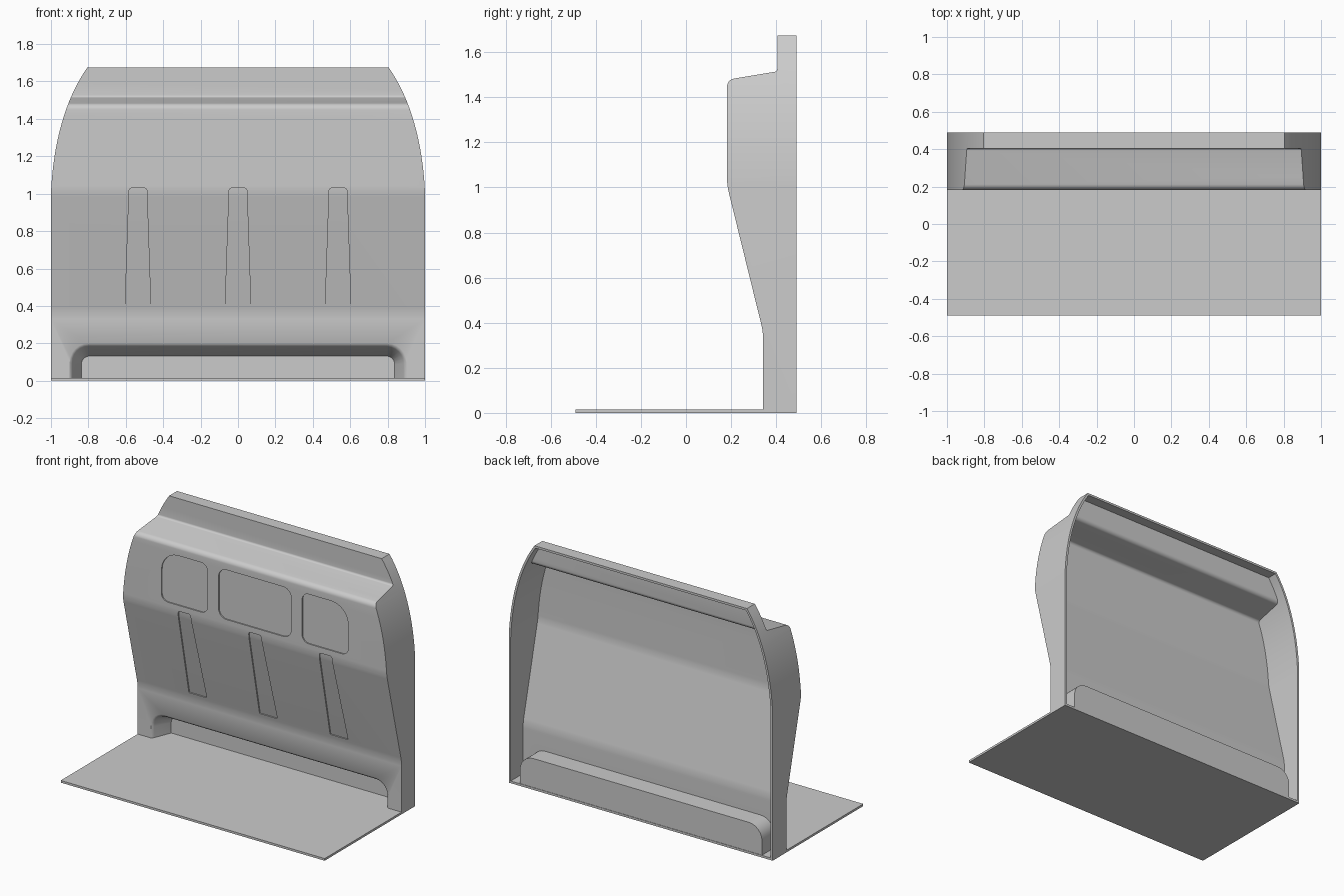
import bpy, bmesh, math
from mathutils import Vector
from mathutils.geometry import interpolate_bezier

if "Cube" in bpy.data.objects:
    bpy.data.objects.remove(bpy.data.objects["Cube"])

T = 0.015  # sheet thickness


def rounded(corners, n=7):
    """Closed 2D polygon from (a, b, cutback) corners; cutback 0 stays sharp."""
    out = []
    for i, (a, b, r) in enumerate(corners):
        p = Vector((a, b))
        if r == 0:
            out.append(p)
            continue
        u = (Vector(corners[i - 1][:2]) - p).normalized() * r
        v = (Vector(corners[(i + 1) % len(corners)][:2]) - p).normalized() * r
        out += interpolate_bezier(p + u, p + u * 0.45, p + v * 0.45, p + v, n)
    return out


def inset(pts, d):
    """Mitred inward offset of a counter-clockwise polygon."""
    out = []
    for i, p in enumerate(pts):
        e1 = (p - pts[i - 1]).normalized()
        e2 = (pts[(i + 1) % len(pts)] - p).normalized()
        n1, n2 = Vector((-e1.y, e1.x)), Vector((-e2.y, e2.x))
        out.append(p + (n1 + n2) * (d / (1 + n1.dot(n2))))
    return out


def loft(name, rings):
    bm = bmesh.new()
    vs = [[bm.verts.new(p) for p in ring] for ring in rings]
    bm.faces.new(vs[0])
    bm.faces.new(vs[-1])
    for a, b in zip(vs, vs[1:]):
        for i in range(len(a)):
            bm.faces.new((a[i - 1], a[i], b[i], b[i - 1]))
    bmesh.ops.recalc_face_normals(bm, faces=bm.faces)
    me = bpy.data.meshes.new(name)
    bm.to_mesh(me)
    bm.free()
    ob = bpy.data.objects.new(name, me)
    bpy.context.collection.objects.link(ob)
    return ob


def along_x(name, pts):
    return loft(name, [[(x, p[0], p[1]) for p in pts] for x in (-1.1, 1.1)])


def along_y(name, pts, y0, y1):
    return loft(name, [[(p[0], y, p[1]) for p in pts] for y in (y0, y1)])


def boolean(ob, other, op):
    mod = ob.modifiers.new("cut", "BOOLEAN")
    mod.operation, mod.solver, mod.object = op, "EXACT", other
    bpy.context.view_layer.objects.active = ob
    bpy.ops.object.modifier_apply(modifier=mod.name)
    bpy.data.objects.remove(other)


# Side profile (y, z) and front outline (x, z), both counter-clockwise
profile = rounded([(0.49, 0.014, 0), (0.49, 1.8, 0), (0.405, 1.8, 0),
                   (0.405, 1.515, 0.012), (0.182, 1.478, 0.03),
                   (0.182, 1.01, 0.03), (0.342, 0.36, 0.03),
                   (0.342, 0.014, 0)])
arc = interpolate_bezier(Vector((1, 1.0)), Vector((0.99, 1.25)),
                         Vector((0.93, 1.5)), Vector((0.805, 1.675)), 20)
outline = ([Vector((-1, -0.1)), Vector((1, -0.1))] + arc
           + [Vector((-p.x, p.y)) for p in reversed(arc)])


def inner_profile(d):
    """Profile inset by d, run out past the open back and bottom."""
    return [Vector((0.6 if p.x > 0.45 else p.x, -0.1 if p.y < 0.1 else p.y))
            for p in inset(profile, d)]


def body(name, prof, outl):
    ob = along_x(name, prof)
    boolean(ob, along_y("outline", outl, 0, 0.8), "INTERSECT")
    return ob


# Hollow partition, open at the back
partition = body("partition_panel", profile, outline)
inner_outline = [Vector((p.x, -0.2 if p.y < 0 else p.y))
                 for p in inset(outline, T)]
boolean(partition, body("cavity", inner_profile(T), inner_outline), "DIFFERENCE")


# Foot recess: block behind the panel with a tapered opening
def arch(w, h, r, z0):
    return rounded([(-w, z0, 0), (w, z0, 0), (w, h, r), (-w, h, r)])


boolean(partition, along_y("recess_block", arch(0.917, 0.213, 0.1, 0.012),
                           0.346, 0.487), "UNION")
steps = [(0.33, 0.908, 0.206, 0.1), (0.342, 0.9, 0.2, 0.1),
         (0.348, 0.891, 0.19, 0.095), (0.358, 0.885, 0.182, 0.09),
         (0.474, 0.838, 0.132, 0.045)]
boolean(partition, loft("recess_cutter",
                        [[(p.x, y, p.y) for p in arch(w, h, r, -0.05)]
                         for y, w, h, r in steps]), "DIFFERENCE")

# Shallow pressed panels: three window shapes and three tapered ribs
shapes = [rounded([(-0.275, 1.07, 0.06), (0.275, 1.07, 0.06),
                   (0.275, 1.41, 0.06), (-0.275, 1.41, 0.06)])]
for s in (-1, 1):
    shapes.append(rounded([(s * 0.358, 1.07, 0.05), (s * 0.708, 1.07, 0.05),
                           (s * 0.708, 1.41, 0.13), (s * 0.358, 1.41, 0.05)]))
for c in (-0.535, 0, 0.535):
    shapes.append(rounded([(c - 0.068, 0.41, 0.006), (c + 0.068, 0.41, 0.006),
                           (c + 0.047, 1.03, 0.012), (c - 0.047, 1.03, 0.012)], 3))
for pts in shapes:
    press = along_y("press", pts, 0.1, 0.45)
    boolean(press, along_x("press_depth", inner_profile(0.008)), "DIFFERENCE")
    boolean(partition, press, "DIFFERENCE")

# Floor plate
floor = along_y("floor_plate", [(-1, 0), (1, 0), (1, T), (-1, T)], -0.49, 0.49)

# Smooth the bends, keep the folds crisp
bpy.ops.object.select_all(action="DESELECT")
partition.select_set(True)
bpy.context.view_layer.objects.active = partition
bpy.ops.object.shade_smooth_by_angle(angle=math.radians(30))
